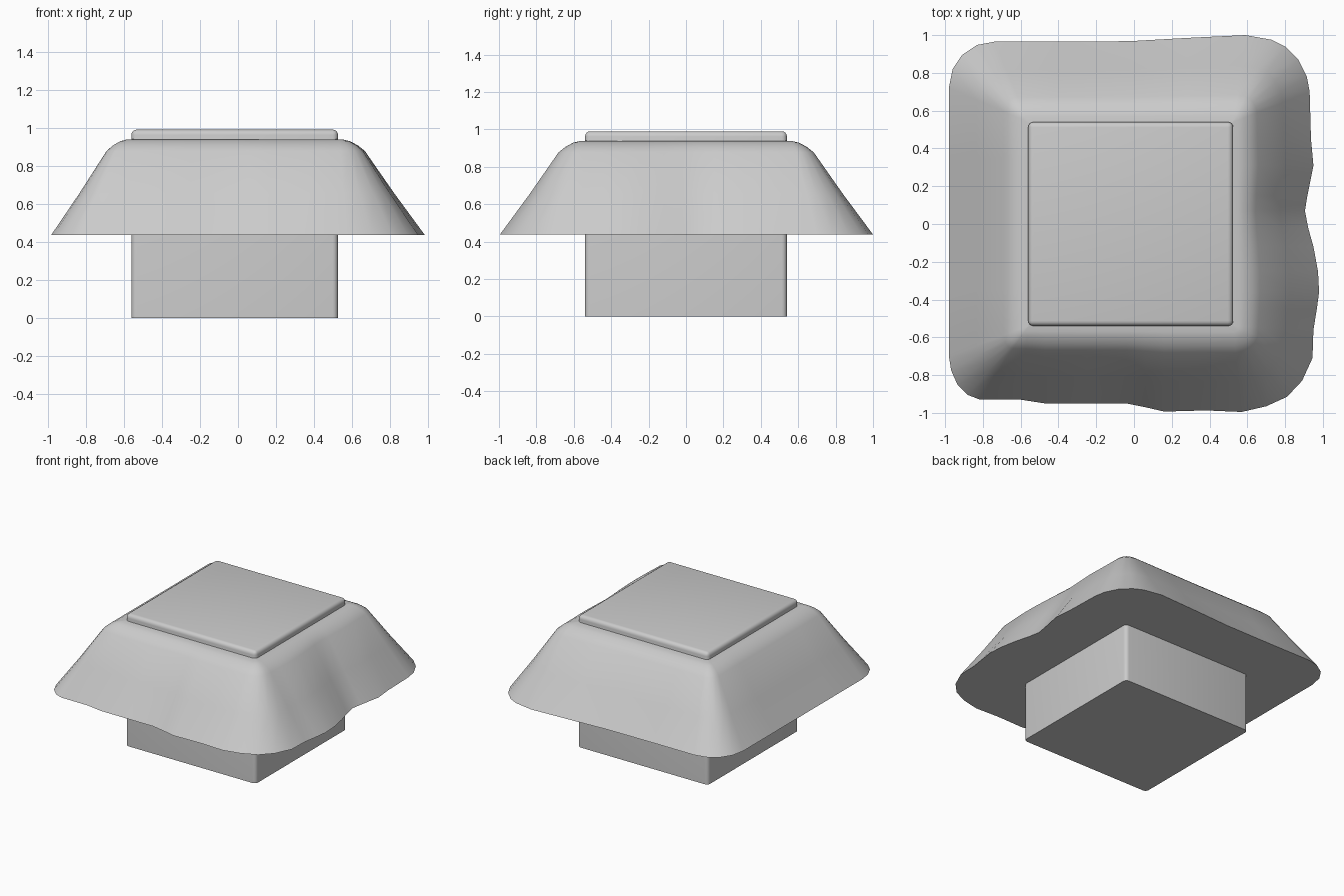
import bpy, bmesh
from mathutils import Vector

if "Cube" in bpy.data.objects:
    bpy.data.objects.remove(bpy.data.objects["Cube"])

X0, X1, Y0, Y1 = -0.56, 0.525, -0.54, 0.54


def finish(bm, name, angle):
    bmesh.ops.recalc_face_normals(bm, faces=bm.faces)
    me = bpy.data.meshes.new(name)
    bm.to_mesh(me)
    bm.free()
    ob = bpy.data.objects.new(name, me)
    bpy.context.collection.objects.link(ob)
    bpy.ops.object.select_all(action='DESELECT')
    ob.select_set(True)
    bpy.context.view_layer.objects.active = ob
    bpy.ops.object.shade_smooth_by_angle(angle=angle)
    return ob


# Central block: rounded everywhere except around its flat base
bm = bmesh.new()
bmesh.ops.create_cube(bm, size=1)
for v in bm.verts:
    v.co = Vector((X1 if v.co.x > 0 else X0, Y1 if v.co.y > 0 else Y0,
                   0.99 if v.co.z > 0 else 0))
edges = [e for e in bm.edges if max(v.co.z for v in e.verts) > 0.5]
bmesh.ops.bevel(bm, geom=edges, offset=0.028, segments=4, profile=0.5,
                affect='EDGES')
finish(bm, "central_block", 0.6)

# Skirt outline at its lower rim, counter-clockwise from the left front corner
rim = [(-.98, -.70), (-.968, -.775), (-.935, -.85), (-.88, -.905), (-.82, -.928),
       (-.60, -.93), (-.47, -.95), (-.25, -.95), (-.04, -.95), (.06, -.97),
       (.16, -.993), (.38, -.987), (.57, -.995), (.70, -.965), (.81, -.915),
       (.89, -.83), (.945, -.71), (.95, -.56), (.968, -.45), (.98, -.36),
       (.974, -.25), (.95, -.12), (.922, -.02), (.905, .07), (.918, .15),
       (.95, .31), (.937, .45), (.93, .70), (.915, .78), (.87, .87),
       (.80, .94), (.73, .975), (.59, 1.0), (.28, .985), (-.02, .968),
       (-.40, .965), (-.74, .965), (-.83, .948), (-.91, .895), (-.96, .82),
       (-.98, .72), (-.98, .35), (-.98, 0), (-.98, -.35)]


# Each rim point slides inward toward the nearest point of the block
def ring(bm, t, z):
    out = []
    for x, y in rim:
        ix = min(max(x, X0), X1)
        iy = min(max(y, Y0), Y1)
        out.append(bm.verts.new((x + (ix - x) * t, y + (iy - y) * t, z)))
    return out


# Flared skirt: straight slope, rounded shoulder, flat underside
bm = bmesh.new()
profile = [(0, .438), (.35, .655), (.69, .878), (.77, .907), (.86, .929),
           (.93, .937), (1.03, .94)]
rings = [ring(bm, t, z) for t, z in profile]
n = len(rim)
for a, b in zip(rings, rings[1:]):
    for i in range(n):
        j = (i + 1) % n
        bm.faces.new((a[i], a[j], b[j], b[i]))
bm.faces.new(rings[0][::-1])
finish(bm, "flared_skirt", 0.8)
